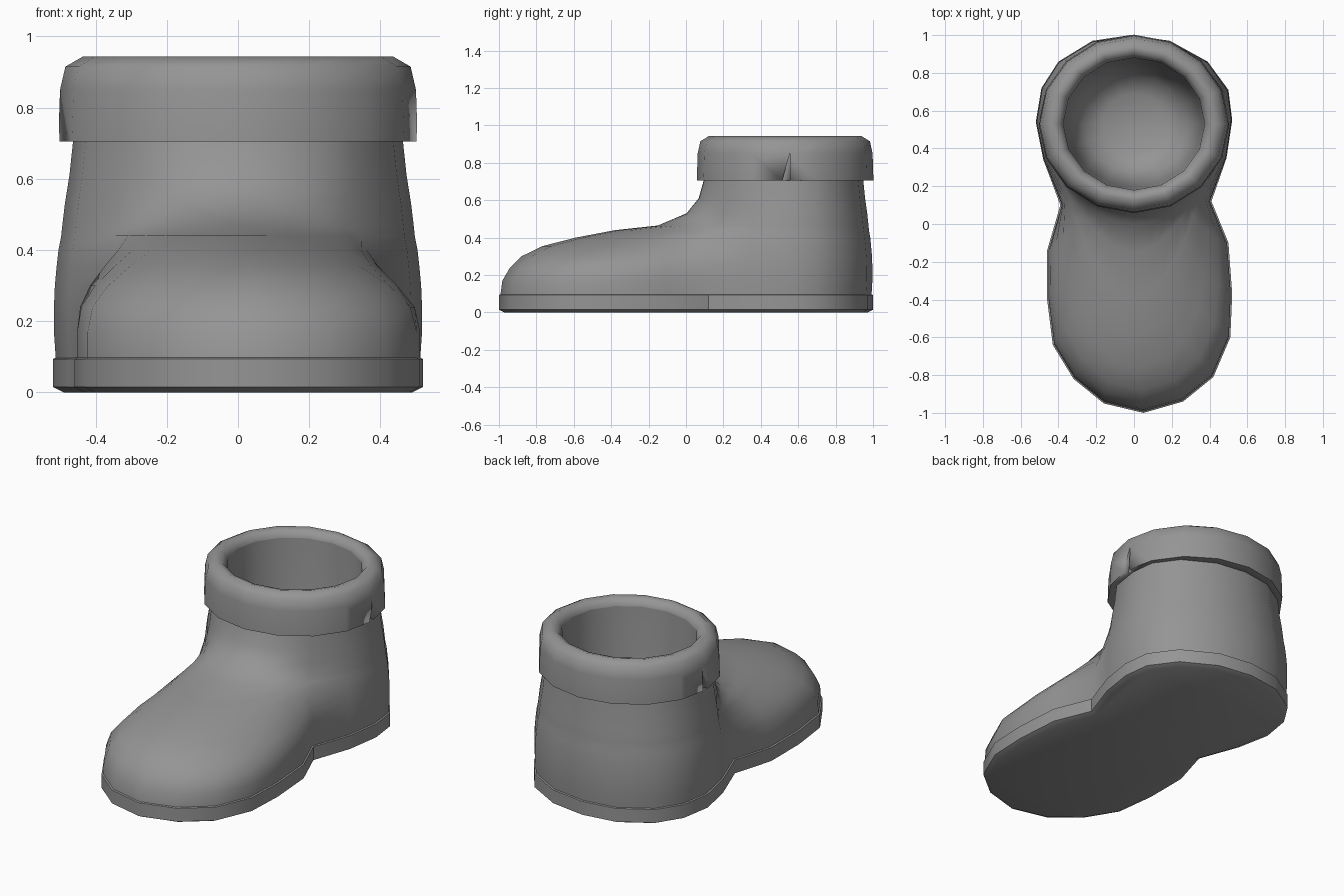
import bpy, bmesh
from math import cos, sin, pi, radians
from mathutils import Vector

if "Cube" in bpy.data.objects:
    bpy.data.objects.remove(bpy.data.objects["Cube"])

grey = bpy.data.materials.new("plain grey")
grey.use_nodes = True
grey.diffuse_color = (0.3, 0.3, 0.3, 1)
grey.node_tree.nodes["Principled BSDF"].inputs["Base Color"].default_value = (0.3, 0.3, 0.3, 1)

AXIS_Y = 0.53  # centre line of the shaft


def loft(name, rings, cap_start=False, cap_end=False, closed=False, angle=50):
    """Skin a list of equal-length rings into a smooth-shaded object."""
    bm = bmesh.new()
    loops = [[bm.verts.new(p) for p in ring] for ring in rings]
    pairs = list(zip(loops, loops[1:]))
    if closed:
        pairs.append((loops[-1], loops[0]))
    for a, b in pairs:
        for i in range(len(a)):
            j = (i + 1) % len(a)
            bm.faces.new((a[i], a[j], b[j], b[i]))
    if cap_start:
        bm.faces.new(loops[0][::-1])
    if cap_end:
        bm.faces.new(loops[-1])
    return finish(name, bm, angle)


def finish(name, bm, angle):
    mesh = bpy.data.meshes.new(name)
    bm.to_mesh(mesh)
    bm.free()
    mesh.materials.append(grey)
    obj = bpy.data.objects.new(name, mesh)
    bpy.context.collection.objects.link(obj)
    bpy.ops.object.select_all(action='DESELECT')
    obj.select_set(True)
    bpy.context.view_layer.objects.active = obj
    bpy.ops.object.shade_smooth_by_angle(angle=radians(angle))
    return obj


def lathe(profile, count=16):
    """Rings around the shaft axis; the shaft is slightly narrower in depth."""
    return [[(r * cos(2 * pi * i / count), AXIS_Y + 0.935 * r * sin(2 * pi * i / count), z)
             for i in range(count)] for r, z in profile]


# Footprint, clockwise from the back of the heel
outline = [(-0.02, 1.0), (0.19, 0.97), (0.39, 0.86), (0.50, 0.71), (0.52, 0.55), (0.49, 0.35),
           (0.41, 0.12), (0.50, -0.10), (0.52, -0.37), (0.51, -0.60), (0.42, -0.81), (0.26, -0.94),
           (0.05, -1.0), (-0.16, -0.95), (-0.32, -0.82), (-0.43, -0.64), (-0.46, -0.40), (-0.46, -0.14),
           (-0.39, 0.10), (-0.48, 0.34), (-0.52, 0.54), (-0.49, 0.72), (-0.40, 0.86), (-0.22, 0.97)]
outline.reverse()
FOOT = range(5, 18)  # waist, round the toe, to the other waist


def inset(d, z):
    """Footprint moved inward by d along its corner normals."""
    pts = [Vector(p) for p in outline]
    ring = []
    for i, p in enumerate(pts):
        t = (pts[(i + 1) % len(pts)] - pts[i - 1]).normalized()
        q = p + Vector((-t.y, t.x)) * d
        ring.append((q.x, q.y, z))
    return ring


# Sole slab with a softened lower edge
loft("sole", [inset(0.03, 0), inset(0, 0.015), inset(0, 0.094), inset(0.015, 0.1)],
     cap_start=True, cap_end=True, angle=40)


# Upper: foot points slide from the footprint onto the front of the shaft
def upper_ring(z, heel, tx, ty):
    ring = []
    for i, (x, y, _) in enumerate(inset(0.008, z)):
        if i in FOOT:
            a = radians(-135 + 90 * (i - FOOT[0]) / (len(FOOT) - 1))
            ax, ay = 0.5 * heel * cos(a), AXIS_Y + 0.5 * heel * sin(a)
            ring.append((x + (ax - x) * tx, y + (ay - y) * ty, z))
        else:
            ring.append((x * heel, AXIS_Y + (y - AXIS_Y) * heel, z))
    return ring


levels = [(0.095, 1.0, 0, 0), (0.17, 1.01, 0, 0.01), (0.24, 1.01, 0.06, 0.05),
          (0.30, 1.005, 0.25, 0.11), (0.355, 0.995, 0.52, 0.22), (0.40, 0.985, 0.76, 0.39),
          (0.44, 0.97, 0.92, 0.59), (0.465, 0.965, 1, 0.81), (0.53, 0.95, 1, 0.95),
          (0.61, 0.925, 1, 1), (0.73, 0.9, 1, 1.02)]
loft("boot_upper", [upper_ring(*level) for level in levels], angle=60)

# Hollow inside of the shaft
loft("lining", lathe([(0.17, 0.16), (0.27, 0.21), (0.33, 0.33), (0.355, 0.55), (0.375, 0.9)])[::-1],
     cap_end=True, angle=60)

# Folded cuff with a rounded rim
cuff = loft("cuff", lathe([(0.44, 0.705), (0.505, 0.705), (0.50, 0.85), (0.485, 0.915), (0.435, 0.944),
                           (0.40, 0.935), (0.375, 0.9), (0.375, 0.76)]), closed=True, angle=50)

# Small triangular slit on each side of the cuff
for side, label in ((1, "left"), (-1, "right")):
    bm = bmesh.new()
    tri = [(0.51, 0.69), (0.555, 0.69), (0.555, 0.85)]
    inner = [bm.verts.new((side * 0.475, y, z)) for y, z in tri]
    outer = [bm.verts.new((side * 0.55, y, z)) for y, z in tri]
    bm.faces.new(inner)
    bm.faces.new(outer)
    for i in range(3):
        j = (i + 1) % 3
        bm.faces.new((inner[i], inner[j], outer[j], outer[i]))
    bmesh.ops.recalc_face_normals(bm, faces=bm.faces)
    cutter = finish("slit_cutter_" + label, bm, 20)
    cutter.hide_render = True
    cutter.hide_set(True)
    cut = cuff.modifiers.new("slit_" + label, 'BOOLEAN')
    cut.operation = 'DIFFERENCE'
    cut.object = cutter
